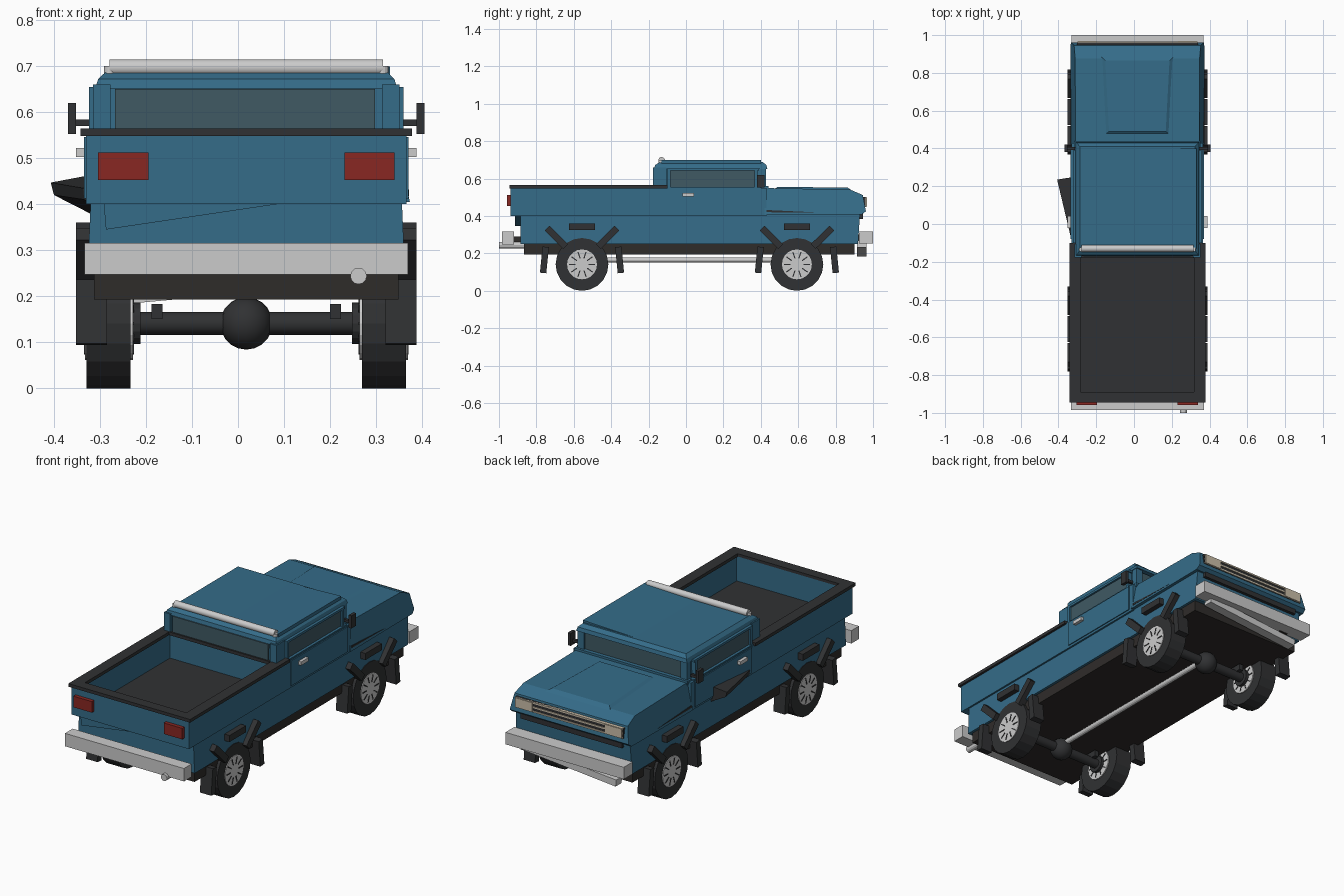
import bpy, bmesh, math
from mathutils import Vector, Matrix, Euler

CX = 0.018  # the body's own centre line


def mat(name, r, g, b):
    m = bpy.data.materials.new(name)
    m.diffuse_color = (r, g, b, 1)
    return m


BLUE = mat("blue_paint", 0.035, 0.15, 0.25)
DARK = mat("dark_trim", 0.03, 0.031, 0.033)
FRAME = mat("frame_brown", 0.028, 0.025, 0.023)
RED = mat("tail_red", 0.25, 0.02, 0.016)
CREAM = mat("lamp_cream", 0.6, 0.52, 0.4)
GLASS = mat("glass", 0.05, 0.1, 0.125)


def finish(bm, name, m):
    bmesh.ops.recalc_face_normals(bm, faces=bm.faces)
    me = bpy.data.meshes.new(name)
    bm.to_mesh(me)
    bm.free()
    if m:
        me.materials.append(m)
    ob = bpy.data.objects.new(name, me)
    bpy.context.collection.objects.link(ob)
    return ob


def box(name, x, y, z, m=None, rot=(0, 0, 0)):
    """Box from (min, max) ranges, x measured from the centre line."""
    bm = bmesh.new()
    bmesh.ops.create_cube(bm, size=1)
    size = [r[1] - r[0] for r in (x, y, z)]
    mid = Vector([(r[0] + r[1]) / 2 for r in (x, y, z)]) + Vector((CX, 0, 0))
    bm.transform(Matrix.LocRotScale(mid, Euler(rot), Vector(size)))
    return finish(bm, name, m)


def side(s, a, b):
    return (min(s * a, s * b), max(s * a, s * b))


def loft(name, sections, m):
    """Skin through closed loops with equal point counts, ends capped."""
    bm = bmesh.new()
    loops = [[bm.verts.new((p[0] + CX, p[1], p[2])) for p in sec] for sec in sections]
    n = len(loops[0])
    for a, b in zip(loops, loops[1:]):
        for i in range(n):
            bm.faces.new((a[i], a[(i + 1) % n], b[(i + 1) % n], b[i]))
    bm.faces.new(loops[0])
    bm.faces.new(loops[-1])
    return finish(bm, name, m)


def slab(name, levels, m):
    """Stacked rectangles: (half width, y0, y1, z)."""
    return loft(name, [[(-w, a, z), (w, a, z), (w, b, z), (-w, b, z)]
                       for w, a, b, z in levels], m)


def tube(name, a, b, r, m=None, sides=16, smooth=False):
    a, b = Vector(a) + Vector((CX, 0, 0)), Vector(b) + Vector((CX, 0, 0))
    bm = bmesh.new()
    bmesh.ops.create_cone(bm, cap_ends=True, segments=sides, radius1=r, radius2=r,
                          depth=(b - a).length)
    q = Vector((0, 0, 1)).rotation_difference(b - a)
    bm.transform(Matrix.LocRotScale((a + b) / 2, q, None))
    for f in bm.faces:
        f.smooth = smooth and len(f.verts) == 4
    return finish(bm, name, m)


# Chassis and lower body
box("chassis", (-0.331, 0.331), (-0.866, 0.90), (0.193, 0.25), FRAME)
slab("lower_body", [(0.345, -0.885, 0.92, 0.25), (0.338, -0.885, 0.93, 0.41)], BLUE)

# Open cargo bed
for s in (-1, 1):
    box("bed_side", side(s, 0.305, 0.348), (-0.935, -0.10), (0.40, 0.55), BLUE)
    box("bed_side_rail", side(s, 0.30, 0.36), (-0.945, -0.10), (0.548, 0.565), DARK)
box("tailgate", (-0.348, 0.348), (-0.937, -0.89), (0.40, 0.55), BLUE)
box("tailgate_rail", (-0.36, 0.36), (-0.945, -0.89), (0.548, 0.565), DARK)
box("bed_front_rail", (-0.36, 0.36), (-0.18, -0.13), (0.548, 0.565), DARK)
box("bed_floor", (-0.31, 0.31), (-0.895, -0.165), (0.40, 0.418), DARK)
loft("tailgate_lower_panel", [[(-0.31, y, 0.405), (-0.305, y, 0.345), (0.10, y, 0.405)]
                              for y in (-0.915, -0.88)], BLUE)

# Cab base, doors and greenhouse
box("cab_base", (-0.348, 0.348), (-0.165, 0.43), (0.40, 0.55), BLUE)
slab("cab_upper", [(0.322, -0.165, 0.415, 0.54), (0.318, -0.16, 0.40, 0.66)], BLUE)
slab("roof", [(0.328, -0.17, 0.435, 0.652), (0.322, -0.165, 0.43, 0.672),
              (0.305, -0.14, 0.41, 0.688)], BLUE)
loft("roof_panel", [[(-0.02, y, 0.672), (0.312, y, 0.68), (0.312, y, 0.699), (-0.02, y, 0.687)]
                    for y in (-0.13, 0.40)], BLUE)
box("rear_window", (-0.285, 0.28), (-0.172, -0.15), (0.565, 0.65), GLASS)
box("windshield", (-0.285, 0.285), (0.39, 0.42), (0.56, 0.645), GLASS)
for s in (-1, 1):
    box("door", side(s, 0.33, 0.353), (-0.08, 0.40), (0.412, 0.546), BLUE)
    box("side_window", side(s, 0.31, 0.332), (-0.085, 0.365), (0.553, 0.646), GLASS)
    box("window_sill", side(s, 0.31, 0.346), (-0.10, 0.40), (0.543, 0.556), BLUE)
    box("window_header", side(s, 0.31, 0.342), (-0.10, 0.39), (0.643, 0.655), BLUE)
    for y in (-0.10, 0.365):
        box("window_pillar", side(s, 0.31, 0.342), (y, y + 0.018), (0.55, 0.65), BLUE)
    box("rear_corner_pillar", side(s, 0.295, 0.333), (-0.177, -0.105), (0.55, 0.66), BLUE)
    box("windshield_pillar", side(s, 0.285, 0.325), (0.395, 0.428), (0.55, 0.66), BLUE)
    box("door_handle", side(s, 0.35, 0.37), (-0.02, 0.043), (0.503, 0.522))
    box("mirror_arm", side(s, 0.33, 0.375), (0.393, 0.407), (0.57, 0.584), DARK)
    box("mirror", side(s, 0.37, 0.387), (0.38, 0.42), (0.553, 0.62), DARK)
    tube("roll_bar_post", (s * 0.297, -0.135, 0.55), (s * 0.297, -0.135, 0.70), 0.012)
tube("roll_bar", (-0.297, -0.13, 0.697), (0.297, -0.13, 0.697), 0.018, None, 16, True)

# Loose dark board jutting from the left side
loft("side_board", [[(-0.425, 0.235, 0.447), (-0.418, 0.235, 0.42),
                     (-0.33, 0.25, 0.375), (-0.33, 0.25, 0.465)],
                    [(-0.355, -0.06, 0.435), (-0.352, -0.06, 0.41),
                     (-0.33, -0.09, 0.40), (-0.33, -0.09, 0.44)]], DARK)

# Hood: side profile that widens toward the bottom
hood = [(0.42, 0.405), (0.42, 0.549), (0.877, 0.541), (0.945, 0.512), (0.962, 0.425), (0.94, 0.408)]
loft("hood", [[(s * (0.328 + 0.19 * (0.549 - z)), y, z) for y, z in hood] for s in (-1, 1)], BLUE)
loft("hood_bulge", [[(-0.195, 0.89, 0.535), (0.195, 0.89, 0.535), (0.17, 0.475, 0.545), (-0.17, 0.475, 0.545)],
                    [(-0.17, 0.865, 0.551), (0.17, 0.865, 0.551), (0.15, 0.49, 0.556), (-0.15, 0.49, 0.556)]], BLUE)
box("cowl", (-0.335, 0.335), (0.405, 0.44), (0.54, 0.56), BLUE)
for s in (-1, 1):
    loft("fender_gap", [[(x, 0.43, 0.432), (x, 0.72, 0.418), (x, 0.43, 0.42)]
                        for x in (s * 0.34, s * 0.354)], DARK)

# Grille and headlights
box("grille", (-0.32, 0.32), (0.93, 0.96), (0.448, 0.502), DARK)
for z in (0.452, 0.475, 0.498):
    box("grille_slat", (-0.318, 0.318), (0.94, 0.965), (z - 0.004, z + 0.004), CREAM)
for s in (-1, 1):
    box("headlight", side(s, 0.215, 0.315), (0.94, 0.968), (0.45, 0.50), CREAM)
    box("tail_light", side(s, 0.213, 0.322), (-0.957, -0.93), (0.453, 0.512), RED)
box("lower_grille", (-0.30, 0.30), (0.91, 0.945), (0.385, 0.412), DARK)

# Bumpers, skid bar and exhaust
box("front_bumper", (-0.35, 0.35), (0.925, 1.0), (0.254, 0.318))
box("skid_bar", (-0.28, 0.28), (0.915, 0.965), (0.207, 0.243), None, (0, -0.09, 0))
box("rear_bumper", (-0.352, 0.352), (-0.985, -0.92), (0.247, 0.316))
for s in (-1, 1):
    box("bumper_bracket", side(s, 0.2, 0.25), (-0.93, -0.86), (0.25, 0.29), FRAME)
    box("front_bumper_bracket", side(s, 0.2, 0.25), (0.88, 0.94), (0.25, 0.30), FRAME)
tube("exhaust", (0.244, -1.0, 0.244), (0.244, -0.80, 0.244), 0.018, None, 12)

# Wheels, axles and arch trim, repeated for both axles
Z = 0.141
for y in (-0.556, 0.593):
    tube("axle", (-0.25, y, Z), (0.25, y, Z), 0.025, DARK, 16, True)
    bm = bmesh.new()
    bmesh.ops.create_uvsphere(bm, u_segments=16, v_segments=10, radius=0.057)
    bm.transform(Matrix.Translation((CX, y, Z)))
    for f in bm.faces:
        f.smooth = True
    finish(bm, "differential", DARK)
    for s in (-1, 1):
        tube("tire", (s * 0.252, y, Z), (s * 0.347, y, Z), 0.141, DARK, 20)
        tube("wheel_disc", (s * 0.246, y, Z), (s * 0.351, y, Z), 0.08, None, 20)
        tube("brake_drum", (s * 0.23, y, Z), (s * 0.25, y, Z), 0.045, DARK)
        box("spring_pad", side(s, 0.182, 0.206), (y - 0.05, y + 0.05), (0.15, 0.183), DARK)
        for i in range(10):  # slots in the wheel disc
            a = i * math.tau / 10
            py, pz = y + 0.052 * math.cos(a), Z + 0.052 * math.sin(a)
            for x in (0.246, 0.351):
                box("wheel_slot", side(s, x - 0.002, x + 0.002), (py - 0.018, py + 0.018),
                    (pz - 0.003, pz + 0.003), DARK, (a, 0, 0))
        X = side(s, 0.303, 0.37)
        box("arch_top", X, (y - 0.07, y + 0.07), (0.325, 0.36), DARK)
        for d in (-1, 1):
            c = y + d * 0.137
            box("arch_corner", X, (c - 0.07, c + 0.07), (0.268, 0.304), DARK, (d * 0.78, 0, 0))
            c = y + d * 0.201
            box("mud_flap", X, (c - 0.017, c + 0.017), (0.095, 0.235), DARK, (-d * 0.1 * -1, 0, 0))
tube("drive_shaft", (0, -0.52, 0.165), (0, 0.56, 0.165), 0.014, None, 12)
